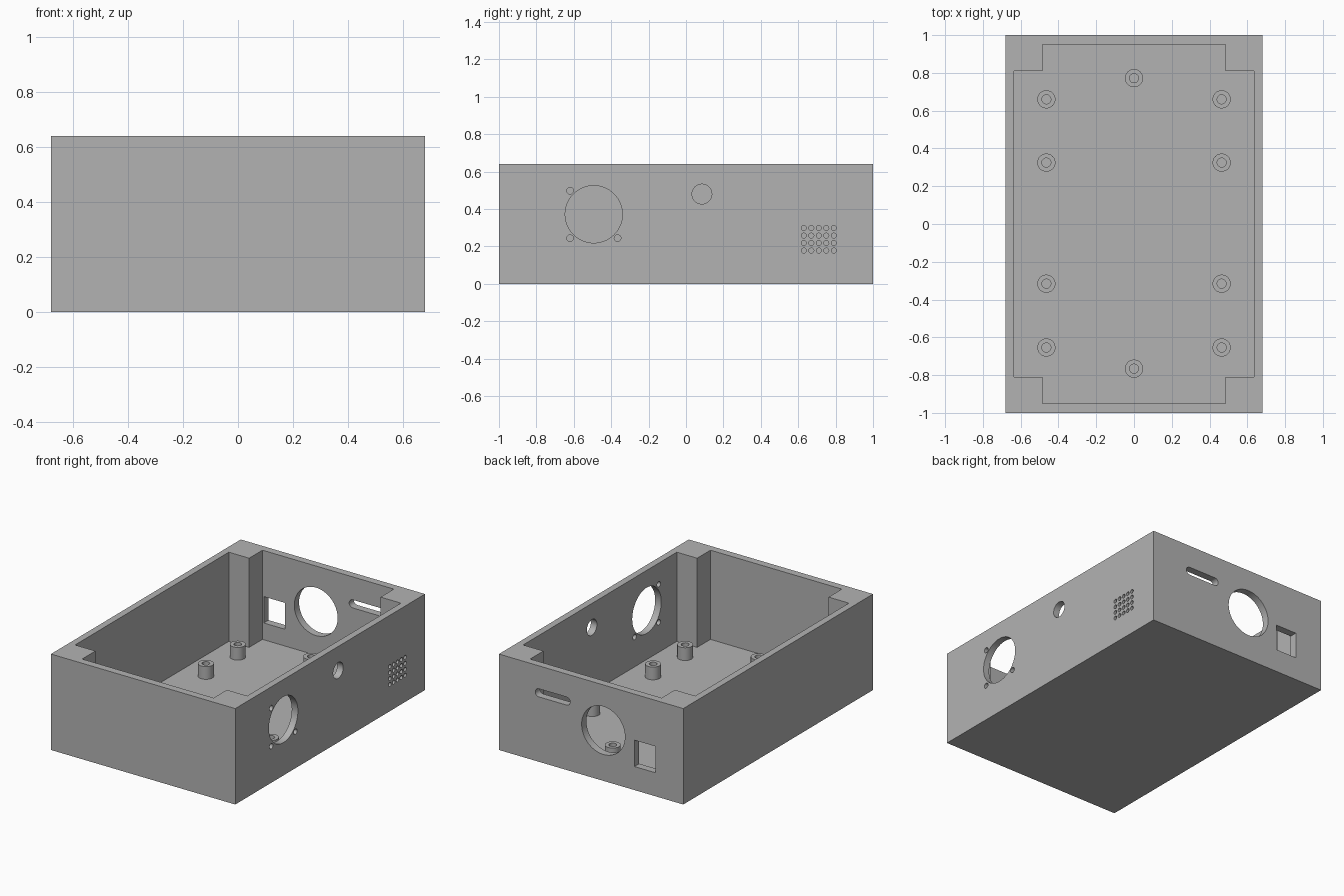
import bpy, bmesh, math
from mathutils import Matrix, Vector

cube = bpy.data.objects.get("Cube")
if cube:
    bpy.data.objects.remove(cube, do_unlink=True)

HALF_X, HALF_Y, HEIGHT = 0.68, 1.0, 0.64
FLOOR, BOSS_TOP = 0.045, 0.13

grey = bpy.data.materials.new("plain grey")
grey.use_nodes = True
grey.diffuse_color = (0.45, 0.45, 0.45, 1)
grey.node_tree.nodes["Principled BSDF"].inputs["Base Color"].default_value = grey.diffuse_color


def make_object(name, bm):
    bmesh.ops.recalc_face_normals(bm, faces=bm.faces)
    mesh = bpy.data.meshes.new(name)
    bm.to_mesh(mesh)
    bm.free()
    mesh.materials.append(grey)
    obj = bpy.data.objects.new(name, mesh)
    bpy.context.collection.objects.link(obj)
    return obj


def add_box(bm, low, high):
    low, high = Vector(low), Vector(high)
    matrix = Matrix.Translation((low + high) / 2) @ Matrix.Diagonal((*(high - low), 1))
    bmesh.ops.create_cube(bm, size=1, matrix=matrix)


def add_prism(bm, points, vector):
    face = bm.faces.new([bm.verts.new(p) for p in points])
    result = bmesh.ops.extrude_face_region(bm, geom=[face], use_keep_orig=True)
    verts = [v for v in result["geom"] if isinstance(v, bmesh.types.BMVert)]
    bmesh.ops.translate(bm, verts=verts, vec=vector)


def arc(cx, cz, radius, start=0, end=360, steps=48):
    angles = [math.radians(start + (end - start) * i / steps) for i in range(steps)]
    return [(cx + radius * math.cos(a), cz + radius * math.sin(a)) for a in angles]


def cut(obj, name, bm):
    cutter = make_object(name, bm)
    cutter.hide_render = True
    mod = obj.modifiers.new(name, "BOOLEAN")
    mod.operation, mod.solver, mod.object = "DIFFERENCE", "EXACT", cutter
    bpy.context.view_layer.objects.active = obj
    bpy.ops.object.modifier_apply(modifier=mod.name)
    bpy.data.objects.remove(cutter, do_unlink=True)


# Outer case
bm = bmesh.new()
add_box(bm, (-HALF_X, -HALF_Y, 0), (HALF_X, HALF_Y, HEIGHT))
case = make_object("case", bm)

# Hollow inside, leaving a solid block in each corner
quarter = [(0.635, 0.81), (0.485, 0.81), (0.485, 0.95)]
outline = []
for sx, sy in ((1, 1), (-1, 1), (-1, -1), (1, -1)):
    corner = [(x * sx, y * sy, FLOOR) for x, y in quarter]
    outline += corner if sx * sy > 0 else corner[::-1]
bm = bmesh.new()
add_prism(bm, outline, (0, 0, 1))
cut(case, "hollow_cutter", bm)

# Side wall: fan opening with three screw holes, cable hole, vent grid
holes = [(-0.493, 0.372, 0.153, 64), (0.085, 0.48, 0.053, 40)]
holes += [(y, z, 0.018, 20) for y, z in ((-0.62, 0.498), (-0.62, 0.244), (-0.366, 0.244))]
holes += [(0.63 + 0.04 * i, 0.178 + 0.04 * j, 0.0135, 16) for i in range(5) for j in range(4)]
bm = bmesh.new()
for y, z, radius, steps in holes:
    add_prism(bm, [(0.6, a, b) for a, b in arc(y, z, radius, steps=steps)], (0.2, 0, 0))
cut(case, "side_cutter", bm)

# Back wall: slot, round opening and square opening
slot = arc(0.385, 0.46, 0.027, -90, 90, 16) + [(0.385, 0.487)]
slot += arc(0.182, 0.46, 0.027, 90, 270, 16) + [(0.182, 0.433)]
bm = bmesh.new()
for shape in (slot, arc(-0.09, 0.336, 0.16, steps=64)):
    add_prism(bm, [(x, 0.9, z) for x, z in shape], (0, 0.2, 0))
add_box(bm, (-0.475, 0.9, 0.157), (-0.32, 1.1, 0.333))
cut(case, "back_cutter", bm)

# Hollow screw bosses on the floor
places = [(x, y) for x in (-0.464, 0.464) for y in (-0.654, -0.316, 0.325, 0.66)]
places += [(0, -0.766), (0, 0.772)]
for number, (x, y) in enumerate(places, 1):
    bm = bmesh.new()
    profile = [(0.048, FLOOR), (0.048, BOSS_TOP), (0.024, BOSS_TOP), (0.024, FLOOR)]
    verts = [bm.verts.new((r, 0, z)) for r, z in profile]
    edges = [bm.edges.new(pair) for pair in zip(verts, verts[1:] + verts[:1])]
    bmesh.ops.spin(bm, geom=verts + edges, axis=(0, 0, 1), cent=(0, 0, 0),
                   angle=math.tau, steps=32, use_merge=True)
    bmesh.ops.remove_doubles(bm, verts=bm.verts, dist=0.0001)
    boss = make_object(f"screw_boss_{number}", bm)
    boss.location = (x, y, 0)

# Smooth round walls, keep edges sharp
bpy.ops.object.select_all(action="DESELECT")
for obj in bpy.data.objects:
    if obj == case or obj.name.startswith("screw_boss"):
        obj.select_set(True)
bpy.context.view_layer.objects.active = case
bpy.ops.object.shade_smooth_by_angle(angle=math.radians(30))
